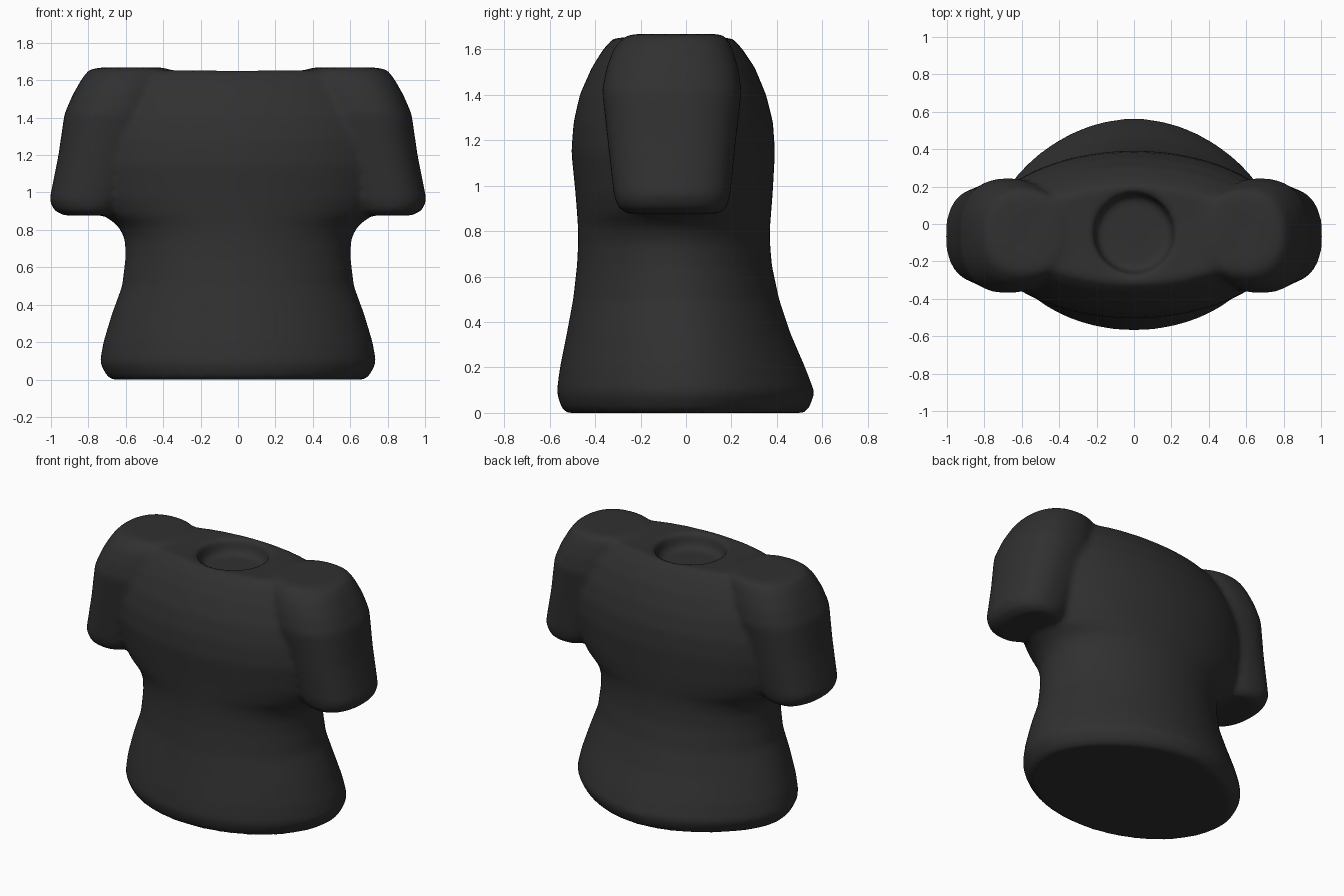
import bpy, bmesh, math

if "Cube" in bpy.data.objects:
    bpy.data.objects.remove(bpy.data.objects["Cube"])

SEG = 64


def loft(bm, rings, power=2.0, side=1, pinch=False):
    """Closed loft of level ovals: (z, x_min, x_max, y_front, y_back)."""
    loops = []
    for z, x0, x1, y0, y1 in rings:
        cx, cy, rx, ry = (x0 + x1) / 2, (y0 + y1) / 2, (x1 - x0) / 2, (y1 - y0) / 2
        loop = []
        for i in range(SEG):
            t = 2 * math.pi * i / SEG
            c, s = math.cos(t), math.sin(t)
            x = cx + rx * math.copysign(abs(c) ** (2 / power), c)
            dy = ry * math.copysign(abs(s) ** (2 / power), s)
            if pinch and s > 0:  # narrower flare at the back of the hem
                dy *= 1 - 0.2 * c * c * max(0, 1 - z / 0.7)
            loop.append(bm.verts.new((side * x, cy + dy, z)))
        loops.append(loop)
    faces = [bm.faces.new(loops[0]), bm.faces.new(loops[-1])]
    for a, b in zip(loops, loops[1:]):
        for i in range(SEG):
            j = (i + 1) % SEG
            faces.append(bm.faces.new((a[i], a[j], b[j], b[i])))
    bmesh.ops.recalc_face_normals(bm, faces=faces)


# Torso: z, half width, front y, back y; last rings form the neck recess
torso = [
    (0.0, 0.68, -0.53, 0.52), (0.025, 0.705, -0.55, 0.545), (0.09, 0.74, -0.57, 0.567),
    (0.2, 0.72, -0.555, 0.525), (0.35, 0.675, -0.525, 0.46), (0.5, 0.62, -0.497, 0.41),
    (0.65, 0.602, -0.48, 0.378), (0.75, 0.605, -0.475, 0.37), (0.82, 0.64, -0.476, 0.37),
    (0.88, 0.72, -0.48, 0.375), (0.97, 0.78, -0.487, 0.382), (1.15, 0.82, -0.505, 0.392),
    (1.28, 0.82, -0.495, 0.383), (1.4, 0.79, -0.468, 0.353), (1.52, 0.73, -0.415, 0.303),
    (1.6, 0.68, -0.365, 0.25), (1.655, 0.61, -0.315, 0.2),
    (1.65, 0.23, -0.28, 0.18), (1.65, 0.22, -0.27, 0.17),
    (1.6, 0.21, -0.26, 0.16), (1.55, 0.2, -0.25, 0.15),
]
# Short sleeve: z, inner x, outer x, front y, back y
sleeve = [
    (0.877, 0.66, 0.93, -0.26, 0.15), (0.905, 0.62, 0.985, -0.30, 0.18),
    (0.96, 0.58, 1.008, -0.318, 0.195), (1.2, 0.5, 0.96, -0.345, 0.22),
    (1.42, 0.42, 0.928, -0.37, 0.245), (1.52, 0.4, 0.885, -0.35, 0.23),
    (1.6, 0.38, 0.84, -0.32, 0.205), (1.655, 0.36, 0.80, -0.275, 0.18),
    (1.668, 0.4, 0.74, -0.23, 0.14),
]

bm = bmesh.new()
loft(bm, [(z, -a, a, f, b) for z, a, f, b in torso], pinch=True)
for side in (1, -1):
    loft(bm, sleeve, 2.4, side)
mesh = bpy.data.meshes.new("shirt")
bm.to_mesh(mesh)
bm.free()
shirt = bpy.data.objects.new("shirt", mesh)
bpy.context.collection.objects.link(shirt)

# Fuse the torso and sleeves into one soft skin
remesh = shirt.modifiers.new("fuse", 'REMESH')
remesh.mode = 'VOXEL'
remesh.voxel_size = 0.02
remesh.use_smooth_shade = True
soften = shirt.modifiers.new("soften", 'SMOOTH')
soften.factor = 0.5
soften.iterations = 6

# Dark cloth
cloth = bpy.data.materials.new("dark_cloth")
cloth.diffuse_color = (0.03, 0.03, 0.03, 1)
cloth.use_nodes = True
cloth.node_tree.nodes["Principled BSDF"].inputs["Base Color"].default_value = cloth.diffuse_color
mesh.materials.append(cloth)
